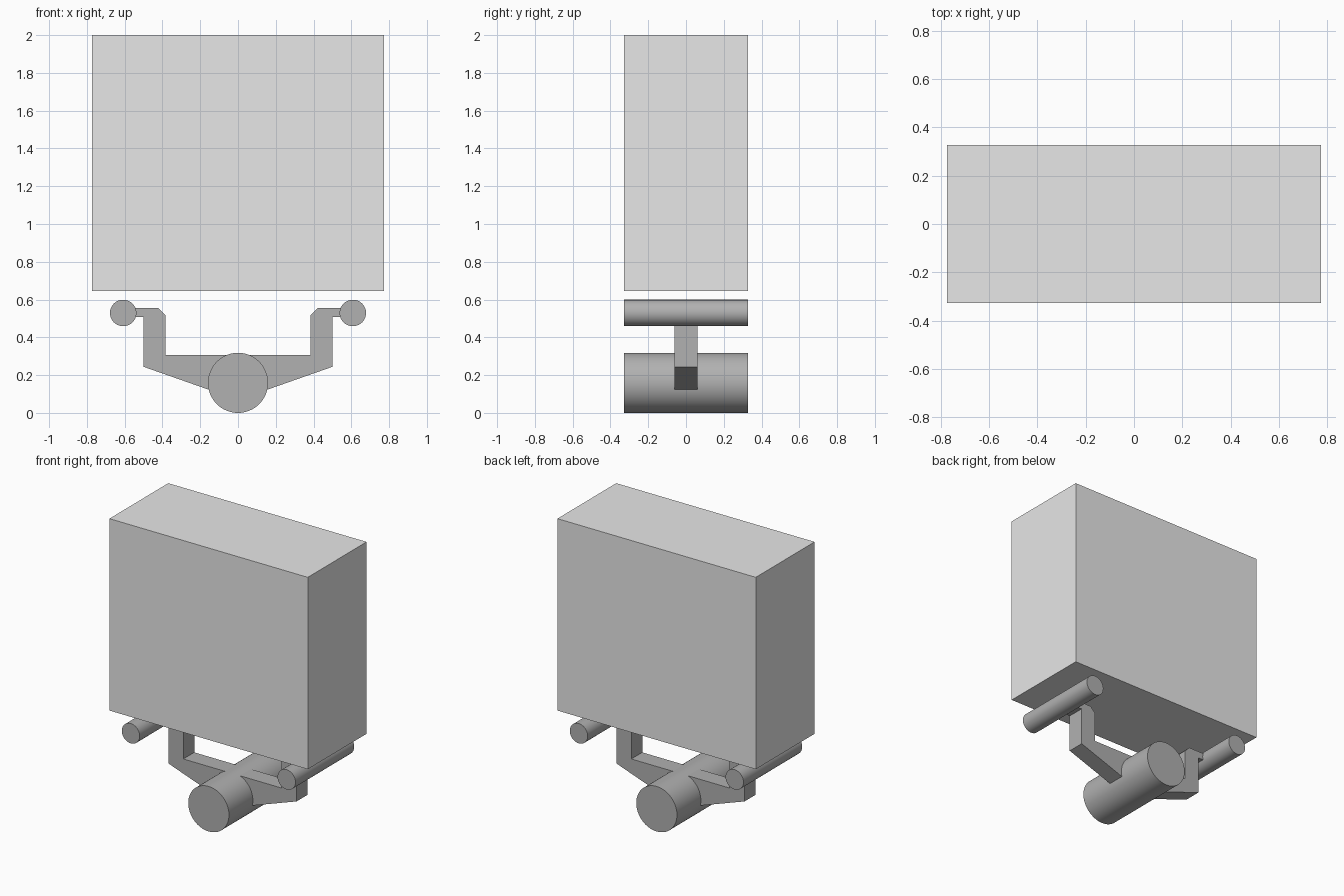
import bpy, bmesh, math
from mathutils import Vector

if "Cube" in bpy.data.objects:
    bpy.data.objects.remove(bpy.data.objects["Cube"])

DEPTH = 0.655  # shared front-to-back length


def material(name, v):
    m = bpy.data.materials.new(name)
    m.diffuse_color = (v, v, v, 1)
    m.use_nodes = True
    m.node_tree.nodes["Principled BSDF"].inputs["Base Color"].default_value = m.diffuse_color
    return m


light_grey = material("light grey", 0.8)
mid_grey = material("mid grey", 0.44)


def cylinder(name, x, z, r, segments):
    bpy.ops.mesh.primitive_cylinder_add(vertices=segments, radius=r, depth=DEPTH,
                                        location=(x, 0, z), rotation=(math.pi / 2, 0, 0))
    ob = bpy.context.object
    ob.name = name
    ob.data.materials.append(mid_grey)
    bpy.ops.object.shade_smooth_by_angle(angle=math.radians(35))
    return ob


# Large block
bpy.ops.mesh.primitive_cube_add(size=1, location=(0, 0, 1.323))
block = bpy.context.object
block.name = "block"
block.scale = (1.548, DEPTH, 1.354)
block.data.materials.append(light_grey)

# Lower drum and the two upper rollers
cylinder("drum", 0, 0.159, 0.159, 64)
for side, label in ((-1, "left"), (1, "right")):
    cylinder(label + "_roller", side * 0.608, 0.529, 0.07, 48)

# Bracket: half outline mirrored across x, then extruded along y
half = [(0.13, 0.114), (0.5, 0.244), (0.5, 0.508), (0.58, 0.508),
        (0.58, 0.556), (0.423, 0.556), (0.384, 0.517), (0.384, 0.307)]
outline = half + [(-x, z) for x, z in reversed(half)]
bm = bmesh.new()
face = bm.faces.new([bm.verts.new((x, -0.061, z)) for x, z in outline])
out = bmesh.ops.extrude_face_region(bm, geom=[face])
bmesh.ops.translate(bm, vec=Vector((0, 0.122, 0)),
                    verts=[g for g in out["geom"] if isinstance(g, bmesh.types.BMVert)])
# Close the front again if the extrusion dropped the source face
edges = [e for e in bm.edges if e.is_boundary]
if edges:
    bmesh.ops.holes_fill(bm, edges=edges, sides=0)
bmesh.ops.recalc_face_normals(bm, faces=bm.faces)
mesh = bpy.data.meshes.new("bracket")
bm.to_mesh(mesh)
bm.free()
bracket = bpy.data.objects.new("bracket", mesh)
mesh.materials.append(mid_grey)
bpy.context.collection.objects.link(bracket)
